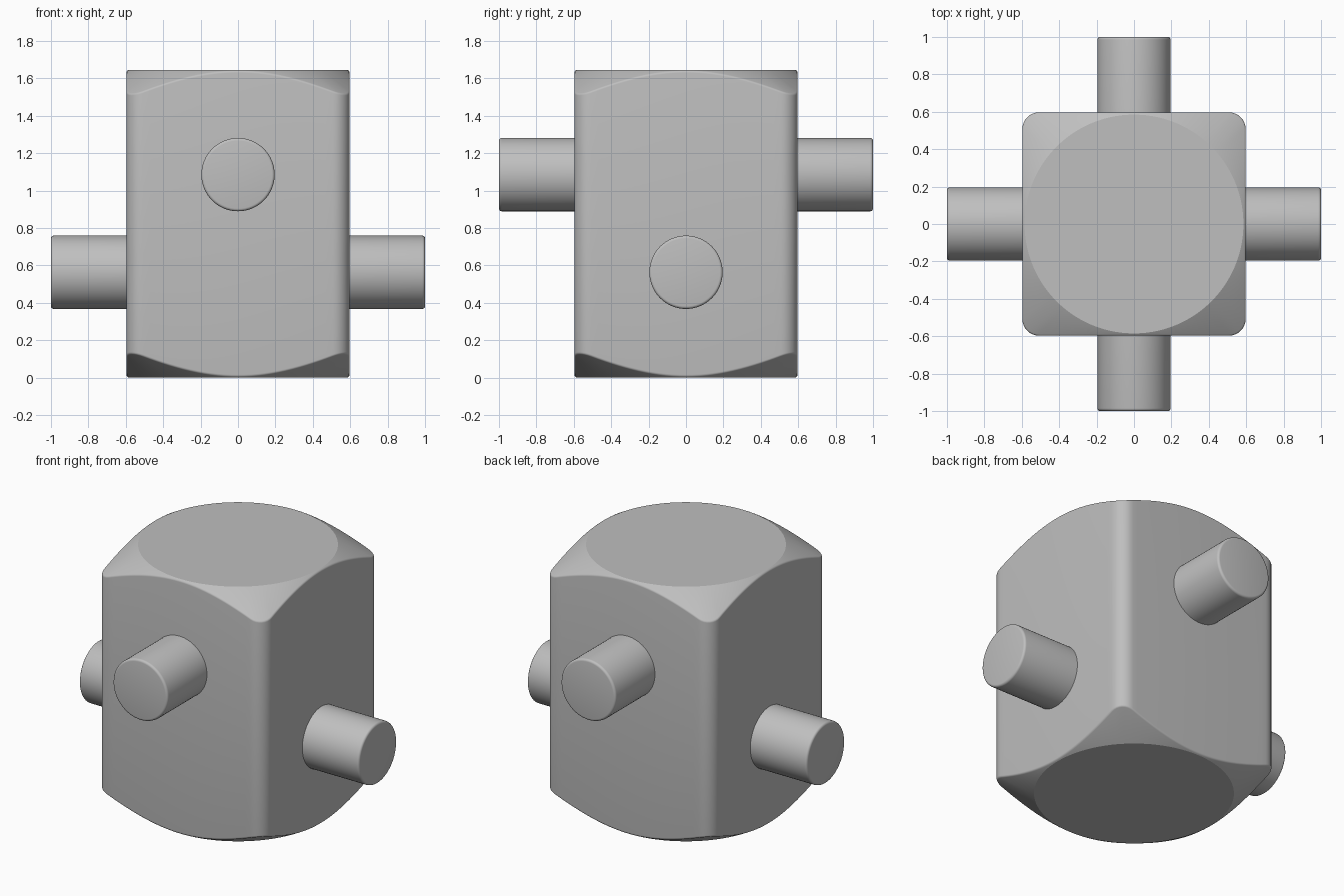
import bpy
import bmesh
import math
from mathutils import Matrix, Vector

cube = bpy.data.objects.get("Cube")
if cube:
    bpy.data.objects.remove(cube, do_unlink=True)

HEIGHT, HALF, CORNER = 1.645, 0.597, 0.09   # block size and corner radius
DISC, SLOPE = 0.585, math.tan(math.radians(30))  # flat end disc, cone chamfer
FILLET = 0.015

grey = bpy.data.materials.new("plain_grey")
grey.use_nodes = True
colour = (0.52, 0.52, 0.52, 1)
grey.diffuse_color = colour
grey.node_tree.nodes["Principled BSDF"].inputs["Base Color"].default_value = colour


def finish(name, bm):
    bmesh.ops.recalc_face_normals(bm, faces=bm.faces)
    mesh = bpy.data.meshes.new(name)
    bm.to_mesh(mesh)
    bm.free()
    mesh.materials.append(grey)
    obj = bpy.data.objects.new(name, mesh)
    bpy.context.collection.objects.link(obj)
    bpy.ops.object.select_all(action='DESELECT')
    obj.select_set(True)
    bpy.context.view_layer.objects.active = obj
    bpy.ops.object.shade_smooth_by_angle(angle=math.radians(25))
    return obj


def loft(bm, rings):
    """Skin a stack of equal-length point rings and cap both ends."""
    loops = [[bm.verts.new(p) for p in ring] for ring in rings]
    n = len(loops[0])
    for a, b in zip(loops, loops[1:]):
        for i in range(n):
            j = (i + 1) % n
            bm.faces.new((a[i], a[j], b[j], b[i]))
    bm.faces.new(loops[0])
    bm.faces.new(loops[-1])


def outline(inset, arc=8, side=28):
    """Rounded square, sampled along its sides and corners."""
    c, r = HALF - CORNER, CORNER - inset
    pts = []
    for k in range(4):
        turn = Matrix.Rotation(k * math.pi / 2, 2)
        for i in range(side):
            pts.append(turn @ Vector((c + r, c * (2 * i / side - 1))))
        for i in range(arc):
            a = i / arc * math.pi / 2
            pts.append(turn @ Vector((c + r * math.cos(a), c + r * math.sin(a))))
    return pts


def cone_z(p):
    return HEIGHT - SLOPE * max(0, p.length - DISC)


# Square block whose ends are turned down to a shallow cone
outer = outline(0)
upper = []
for t in range(5):
    # Rounded lip where the wall meets the cone
    a = math.radians(60) * t / 4
    inset = FILLET * (1 - math.cos(a))
    drop = FILLET * (math.sin(math.radians(60)) - math.sin(a))
    lip = outline(FILLET * (1 - math.cos(math.radians(60))))
    upper.append([(p.x, p.y, cone_z(q) - drop) for p, q in zip(outline(inset), lip)])
upper.append([(*(p.normalized() * DISC), HEIGHT) for p in outer])
lower = [[(x, y, HEIGHT - z) for x, y, z in ring] for ring in reversed(upper)]
bm = bmesh.new()
loft(bm, lower + upper)
finish("body_block", bm)


# Two crossing round pins with softened ends
def pin(name, axis, z, radius=0.196, segments=64):
    profile = [(1 - FILLET * (1 - math.cos(a)), radius - FILLET * (1 - math.sin(a)))
               for a in [math.pi / 2 * i / 4 for i in range(5)]]
    profile += [(-u, r) for u, r in reversed(profile)]
    rings = [[(r * math.cos(2 * math.pi * i / segments),
               r * math.sin(2 * math.pi * i / segments), u) for i in range(segments)]
             for u, r in profile]
    bm = bmesh.new()
    loft(bm, rings)
    place = Matrix.Translation((0, 0, z)) @ Matrix.Rotation(math.pi / 2, 4, axis)
    bmesh.ops.transform(bm, matrix=place, verts=bm.verts)
    finish(name, bm)


pin("front_back_pin", 'X', 1.085)
pin("left_right_pin", 'Y', 0.563)
